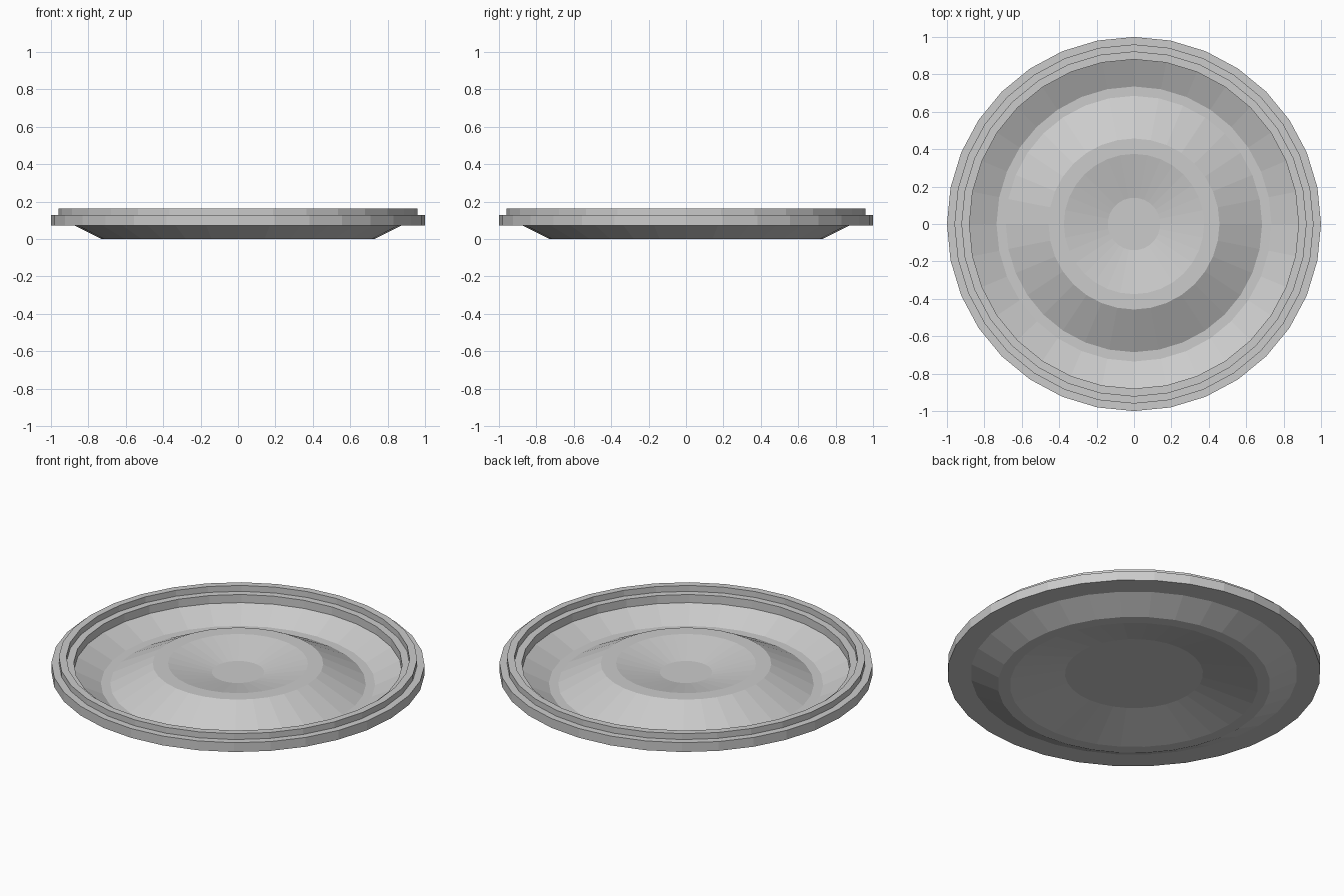
import bpy, bmesh, math

if "Cube" in bpy.data.objects:
    bpy.data.objects.remove(bpy.data.objects["Cube"])

SIDES = 32


def lathe(name, profile):
    """Revolve (radius, z) points, capping both ends with flat discs."""
    bm = bmesh.new()
    rings = []
    for r, z in profile:
        rings.append([bm.verts.new((r * math.cos(2 * math.pi * i / SIDES),
                                    r * math.sin(2 * math.pi * i / SIDES), z))
                      for i in range(SIDES)])
    for a, b in zip(rings, rings[1:]):
        for i in range(SIDES):
            j = (i + 1) % SIDES
            bm.faces.new((a[i], a[j], b[j], b[i]))
    bm.faces.new(rings[0][::-1])
    bm.faces.new(rings[-1])
    bmesh.ops.recalc_face_normals(bm, faces=bm.faces)
    mesh = bpy.data.meshes.new(name)
    bm.to_mesh(mesh)
    bm.free()
    obj = bpy.data.objects.new(name, mesh)
    bpy.context.collection.objects.link(obj)
    return obj


# Closed cross-section from the underside centre, round the rim, to the top centre
lathe("round_plate", [
    # underside: raised centre, foot ring, flared side
    (0.37, 0.07), (0.665, 0.0), (0.73, 0.0), (0.875, 0.073),
    # stepped rim
    (1.0, 0.073), (1.0, 0.128), (0.96, 0.128), (0.96, 0.163),
    (0.92, 0.163), (0.92, 0.128), (0.88, 0.128), (0.88, 0.08),
    # bowl floor, raised ring and dished centre
    (0.735, 0.01), (0.685, 0.01), (0.457, 0.13), (0.375, 0.13), (0.14, 0.08),
])
